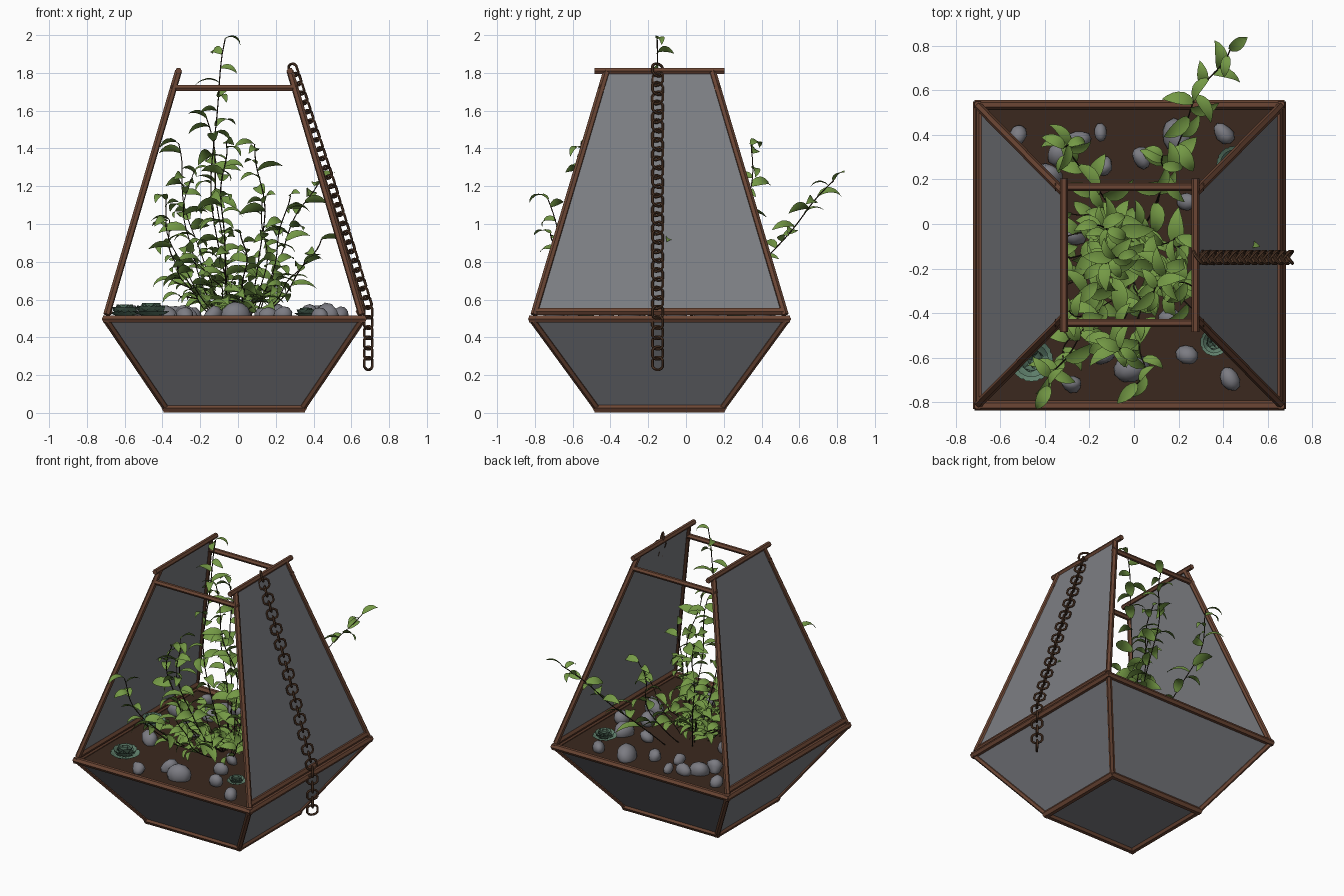
import bpy, bmesh, math, random
from mathutils import Vector, Matrix

if "Cube" in bpy.data.objects:
    bpy.data.objects.remove(bpy.data.objects["Cube"])

random.seed(4)
CX, CY = -0.02, -0.14          # centre of the planter body


def mat(name, r, g, b):
    m = bpy.data.materials.new(name)
    m.diffuse_color = (r, g, b, 1)
    m.use_nodes = True
    m.node_tree.nodes["Principled BSDF"].inputs["Base Color"].default_value = m.diffuse_color
    return m


WOOD = mat("brown wood", 0.15, 0.062, 0.035)
PANEL = mat("grey panel", 0.205, 0.21, 0.228)
SOIL = mat("dark soil", 0.043, 0.022, 0.013)
ROCK = mat("grey stone", 0.20, 0.20, 0.225)
LEAF = mat("leaf green", 0.175, 0.32, 0.06)
STEM = mat("dark stem", 0.03, 0.02, 0.012)
SUCC = mat("succulent green", 0.115, 0.215, 0.15)
IRON = mat("rusty iron", 0.085, 0.04, 0.021)


def finish(name, bm, material, smooth=False):
    me = bpy.data.meshes.new(name)
    bm.to_mesh(me)
    bm.free()
    me.materials.append(material)
    ob = bpy.data.objects.new(name, me)
    bpy.context.collection.objects.link(ob)
    if smooth:
        me.shade_smooth()
    return ob


def tubes(name, paths, radius, material, closed=False, res=1):
    """Round bars along point lists, converted to one mesh."""
    cu = bpy.data.curves.new(name, 'CURVE')
    cu.dimensions = '3D'
    cu.bevel_depth = radius
    cu.bevel_resolution = res
    cu.use_fill_caps = True
    for pts in paths:
        sp = cu.splines.new('POLY')
        sp.points.add(len(pts) - 1)
        for p, co in zip(sp.points, pts):
            p.co = (*co, 1)
        sp.use_cyclic_u = closed
    cu.materials.append(material)
    ob = bpy.data.objects.new(name, cu)
    bpy.context.collection.objects.link(ob)
    bpy.ops.object.select_all(action='DESELECT')
    bpy.context.view_layer.objects.active = ob
    ob.select_set(True)
    bpy.ops.object.convert(target='MESH')
    bpy.ops.object.shade_smooth_by_angle(angle=math.radians(50))
    return ob


def P(sx, sy, hx, hy, z):
    return Vector((CX + sx * hx, CY + sy * hy, z))


BASE, RIM, FOOT, TOP = (0.36, 0.33, 0.025), (0.68, 0.675, 0.497), (0.665, 0.655, 0.536), (0.295, 0.28, 1.81)
E = 0.015                       # bar overhang past the corners
S = (-1, 1)

# wooden frame
base_bars = [(P(-1, s, BASE[0] + E, *BASE[1:]), P(1, s, BASE[0] + E, *BASE[1:])) for s in S]
base_bars += [(P(s, -1, BASE[0], BASE[1] + E, BASE[2]), P(s, 1, BASE[0], BASE[1] + E, BASE[2])) for s in S]
tubes("base_frame", base_bars, 0.025, WOOD)
rim_bars = [(P(-1, s, RIM[0] + E, *RIM[1:]), P(1, s, RIM[0] + E, *RIM[1:])) for s in S]
rim_bars += [(P(s, -1, RIM[0], RIM[1] + E, RIM[2]), P(s, 1, RIM[0], RIM[1] + E, RIM[2])) for s in S]
rim_bars += [(P(s, -1, *FOOT), P(s, 1, *FOOT)) for s in S]
tubes("rim_frame", rim_bars, 0.022, WOOD)
tubes("lower_posts", [(P(a, b, *BASE), P(a, b, *RIM)) for a in S for b in S], 0.019, WOOD)
tubes("upper_posts", [(P(a, b, 0.675, 0.665, 0.52), P(a, b, *TOP)) for a in S for b in S], 0.019, WOOD)
top_bars = [(P(s, -1, 0.295, 0.345, 1.81), P(s, 1, 0.295, 0.345, 1.81)) for s in S]
top_bars += [(P(-1, s, 0.335, 0.305, 1.72), P(1, s, 0.335, 0.305, 1.72)) for s in S]
tubes("top_bars", top_bars, 0.018, WOOD)


# panels: four lower sides, floor, two tall upper sides
def panels(name, quads):
    bm = bmesh.new()
    for q in quads:
        bm.faces.new([bm.verts.new(p) for p in q])
    ob = finish(name, bm, PANEL)
    mod = ob.modifiers.new("thickness", 'SOLIDIFY')
    mod.thickness = 0.008
    mod.offset = 0


ring = [(-1, -1), (1, -1), (1, 1), (-1, 1)]
panels("lower_panels", [[P(*a, *BASE), P(*b, *BASE), P(*b, *RIM), P(*a, *RIM)]
                        for a, b in zip(ring, ring[1:] + ring[:1])])
panels("floor_panel", [[P(*c, *BASE) for c in ring]])
panels("side_panels", [[P(s, -s, *FOOT), P(s, s, *FOOT), P(s, s, *TOP), P(s, -s, *TOP)] for s in S])

# soil
bm = bmesh.new()
bmesh.ops.create_grid(bm, x_segments=1, y_segments=1, size=1,
                      matrix=Matrix.Translation((CX, CY, 0.488)) @ Matrix.Diagonal((0.665, 0.655, 1, 1)))
finish("soil", bm, SOIL)

# stones: x, y, radius
stones = [(-.52, .40, .045), (-.33, .32, .065), (-.15, .41, .04), (-.13, .26, .04), (.03, .30, .05),
          (.19, .39, .075), (.40, .41, .05), (.24, .10, .045), (-.27, -.05, .06), (.13, -.26, .045),
          (.16, -.42, .045), (-.13, -.58, .055), (-.02, -.64, .08), (-.28, -.72, .045), (.24, -.59, .05),
          (.43, -.69, .055), (.46, -.30, .07), (.54, -.05, .06), (.42, .10, .07), (-.48, -.30, .065),
          (-.58, .15, .06), (-.45, .10, .06), (.38, -.12, .06), (-.38, .22, .06), (-.25, .38, .05)]
bm = bmesh.new()
for x, y, r in stones:
    m = (Matrix.Translation((x, y, 0.512)) @ Matrix.Rotation(random.uniform(0, 6.28), 4, 'Z')
         @ Matrix.Diagonal((r * 1.05, r * 0.8, r * 0.95, 1)))
    v = bmesh.ops.create_icosphere(bm, subdivisions=2, radius=1)["verts"]
    d = Vector((random.uniform(-1, 1), random.uniform(-1, 1), random.uniform(-1, 1)))
    for p in v:
        p.co = m @ (p.co * (1 + 0.14 * math.sin(3 * p.co.dot(d) + x * 9)))
finish("stones", bm, ROCK, True)


def leaf(bm, base, az, pitch, length, width, curl, fold=0.25, rows=6, roll=0.0, blunt=0.93):
    """Curved leaf; pitch is the starting slope, curl bends it, roll tips it sideways."""
    out = Vector((math.cos(az), math.sin(az), 0))
    side = Vector((-out.y, out.x, 0))
    up = Vector((0, 0, 1))
    spin = Matrix.Rotation(roll, 3, out)
    pos, prev = Vector((0, 0, 0)), None
    for i in range(rows + 1):
        t = i / rows
        a = pitch + curl * t
        w = width * 0.5 * math.sin(math.pi * (0.06 + blunt * t) ** 0.8)
        nor = up * math.cos(a) - out * math.sin(a)
        row = [bm.verts.new(Vector(base) + spin @ (pos + side * (k * w) + nor * (abs(k) * w * fold)))
               for k in (-1, 0, 1)]
        if prev:
            for k in (0, 1):
                bm.faces.new((prev[k], row[k], row[k + 1], prev[k + 1]))
        prev = row
        pos = pos + (out * math.cos(a) + up * math.sin(a)) * (length / rows)


# succulent rosettes: x, y, radius
bm = bmesh.new()
for x, y, r in [(-.46, -.61, .085), (.36, -.53, .055), (.45, .27, .07), (-.6, -.1, .075)]:
    for n, pitch, size in ((8, 0.0, 1.0), (7, 0.35, 0.95), (6, 0.7, 0.85), (4, 1.05, 0.75)):
        for i in range(n):
            leaf(bm, (x, y, 0.51), 6.283 * i / n + pitch * 2, pitch, r * size * 1.2,
                 r * size * 1.35, 0.7, 0.15, 5, 0, 0.75)
finish("succulents", bm, SUCC, True)

# climbing vines: root, control point, tip
vines = [((0, -.12), (-.25, -.22, 1.2), (-.05, -.15, 1.98)),
         ((.1, .08), (.25, .58, .97), (.42, .78, 1.23)),
         ((-.05, 0), (-.3, .35, 1.0), (-.32, .36, 1.42)),
         ((-.05, -.2), (-.1, -.66, 1.15), (-.07, -.56, 1.43)),
         ((-.08, -.25), (-.35, -.65, .75), (-.40, -.74, 1.13)),
         ((.05, -.15), (.2, -.2, 1.1), (.08, -.3, 1.42)),
         ((.1, -.1), (.3, -.1, .65), (.43, -.1, .92)),
         ((-.08, -.12), (-.35, -.15, .7), (-.38, -.15, 1.02)),
         ((.08, -.18), (.22, -.25, .8), (.26, -.3, 1.15)),
         ((-.03, -.05), (-.1, 0, 1.1), (-.16, -.02, 1.56)),
         ((-.08, -.2), (-.35, -.4, .9), (-.25, -.4, 1.28)),
         ((0, -.25), (.05, -.68, .7), (.03, -.7, .95)),
         ((.05, 0), (.2, .26, .75), (.12, .30, 1.12)),
         ((.1, -.2), (.25, -.4, .65), (.34, -.43, .8)),
         ((-.1, -.2), (-.25, -.5, .6), (-.33, -.6, .8))]
for i in range(14):             # short shoots of the central bush
    a, r = i * 2.4, random.uniform(0.14, 0.3)
    x, y = -.05 + r * math.cos(a), -.2 + 1.3 * r * math.sin(a)
    vines.append(((-.02, -.15), (x * .5, y * .7, .6), (x, y, random.uniform(.58, .82))))
stems = []
bm = bmesh.new()
for root, ctrl, tip in vines:
    a, b, c = Vector((*root, 0.48)), Vector(ctrl), Vector(tip)
    pts = []
    for i in range(21):
        t = i / 20
        wob = Vector((math.sin(t * 11 + a.x * 40), math.cos(t * 9 + c.x * 20), 0)) * 0.018 * t
        pts.append(a * (1 - t) ** 2 + b * 2 * t * (1 - t) + c * t * t + wob)
    stems.append(pts)
    count = max(5, int((c - a).length / 0.072))
    az = random.uniform(0, 6.28)
    for i in range(count):
        t = 0.12 + 0.88 * (i + 1) / count
        az += 2.4 + random.uniform(-0.5, 0.5)
        if i == count - 1:      # last leaf continues the stem
            az = math.atan2(c.y - b.y, c.x - b.x)
        L = random.uniform(0.13, 0.19) * (1.1 - 0.35 * t)
        leaf(bm, pts[min(20, round(t * 20))], az, random.uniform(0.3, 0.9), L, L * 0.42,
             -random.uniform(1.2, 2.2), roll=random.uniform(-0.8, 0.8))
for v in bm.verts:              # keep the outermost tips within the overall size
    v.co.y = max(-0.83, min(v.co.y, 0.84))
    v.co.z = min(v.co.z, 2.0)
finish("vine_leaves", bm, LEAF, True)
tubes("vine_stems", stems, 0.0032, STEM, res=0)

# hanging chain draped over the right panel, links twisted and overlapping
path = [Vector(p) for p in ((.285, -.15, 1.84), (.495, -.15, 1.2), (.69, -.15, .56), (.69, -.15, .235))]
links, pitch, n = [], 0.05, 0
for p, q in zip(path, path[1:]):
    d = (q - p).normalized()
    s = Vector((0, 1, 0))
    f = d.cross(s)
    k = round((q - p).length / pitch)
    for i in range(k):
        c = p.lerp(q, (i + 0.5) / k)
        w = s * 0.028 + f * (0.022 if n % 2 else -0.022)
        n += 1
        links.append([c + w * math.cos(u) + d * (0.024 * math.sin(u) + 0.01 * (1 if u < 3.1 else -1))
                      for u in [math.pi * (j + 0.5) / 6 for j in range(12)]])
tubes("hanging_chain", links, 0.0075, IRON, closed=True)
